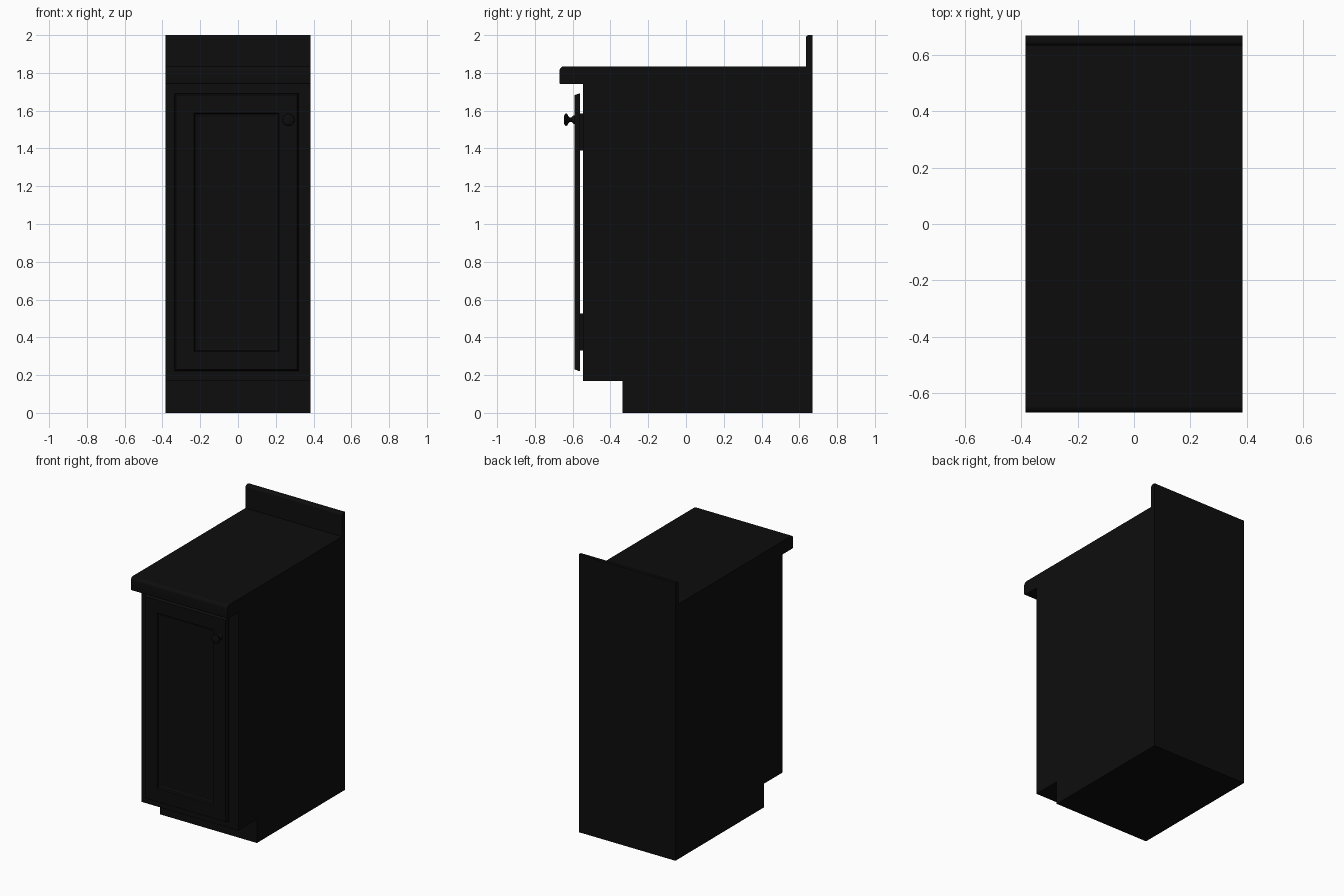
import bpy, bmesh, math

if "Cube" in bpy.data.objects:
    bpy.data.objects.remove(bpy.data.objects["Cube"])

black = bpy.data.materials.new("black_paint")
black.diffuse_color = (0.004, 0.004, 0.004, 1)
black.use_nodes = True
black.node_tree.nodes["Principled BSDF"].inputs["Base Color"].default_value = black.diffuse_color
W = 0.385  # half width of the cabinet


def finish(name, bm, smooth=False):
    bmesh.ops.recalc_face_normals(bm, faces=bm.faces)
    me = bpy.data.meshes.new(name)
    bm.to_mesh(me)
    bm.free()
    me.materials.append(black)
    ob = bpy.data.objects.new(name, me)
    bpy.context.collection.objects.link(ob)
    if smooth:
        bpy.ops.object.select_all(action='DESELECT')
        ob.select_set(True)
        bpy.context.view_layer.objects.active = ob
        bpy.ops.object.shade_smooth_by_angle(angle=math.radians(35))
    return ob


def extrude_x(name, profile, x0, x1, smooth=False):
    """Closed (y, z) profile extruded along x."""
    bm = bmesh.new()
    f = bm.faces.new([bm.verts.new((x0, y, z)) for y, z in profile])
    r = bmesh.ops.extrude_face_region(bm, geom=[f])
    vs = [g for g in r["geom"] if isinstance(g, bmesh.types.BMVert)]
    bmesh.ops.translate(bm, verts=vs, vec=(x1 - x0, 0, 0))
    return finish(name, bm, smooth)


def arc(cy, cz, r, a0, a1, n=6):
    return [(cy + r * math.cos(math.radians(a0 + (a1 - a0) * i / n)),
             cz + r * math.sin(math.radians(a0 + (a1 - a0) * i / n))) for i in range(n + 1)]


# Cabinet body with toe kick
extrude_x("cabinet_body", [(-0.335, 0), (0.67, 0), (0.67, 1.74), (-0.545, 1.74),
                           (-0.545, 0.17), (-0.335, 0.17)], -W, W)

# Countertop with rounded front edge
extrude_x("countertop", arc(-0.645, 1.81, 0.025, 90, 180) + arc(-0.66, 1.75, 0.01, 180, 270)
          + [(0.67, 1.74), (0.67, 1.835)], -W, W, True)

# Backsplash with rounded top front edge
extrude_x("backsplash", arc(0.65, 1.985, 0.015, 90, 180) + [(0.635, 1.835), (0.67, 1.835), (0.67, 2.0)],
          -W, W, True)

# Door: nested rectangular loops, each given as inset and depth
bm = bmesh.new()
x0, x1, z0, z1 = -0.335, 0.32, 0.222, 1.69
loops = []
for d, y in [(0, -0.56), (0, -0.568), (0.008, -0.59), (0.103, -0.59), (0.108, -0.578), (0.122, -0.574)]:
    loops.append([bm.verts.new((x, y, z)) for x, z in
                  [(x0 + d, z0 + d), (x1 - d, z0 + d), (x1 - d, z1 - d), (x0 + d, z1 - d)]])
for a, b in zip(loops, loops[1:]):
    for i in range(4):
        j = (i + 1) % 4
        bm.faces.new((a[i], a[j], b[j], b[i]))
bm.faces.new(loops[0])
bm.faces.new(loops[-1])
finish("door", bm)

# Hinge plates between the door and the body
for name, a, b in [("upper_hinge", 1.39, 1.585), ("lower_hinge", 0.33, 0.525)]:
    extrude_x(name, [(-0.56, a), (-0.545, a), (-0.545, b), (-0.56, b)], -0.325, -0.285)

# Round knob, lathed about the y axis
bm = bmesh.new()
prof = [(0, -0.645), (0.022, -0.645), (0.03, -0.641), (0.033, -0.635), (0.031, -0.629),
        (0.02, -0.624), (0.013, -0.617), (0.013, -0.605), (0.022, -0.596), (0.024, -0.588)]
vs = [bm.verts.new((0.267 + r, y, 1.552)) for r, y in prof]
es = [bm.edges.new(p) for p in zip(vs, vs[1:])]
bmesh.ops.spin(bm, geom=vs + es, cent=(0.267, 0, 1.552), axis=(0, 1, 0),
               angle=2 * math.pi, steps=24, use_merge=True)
bmesh.ops.remove_doubles(bm, verts=bm.verts, dist=0.0005)
finish("knob", bm, True)
